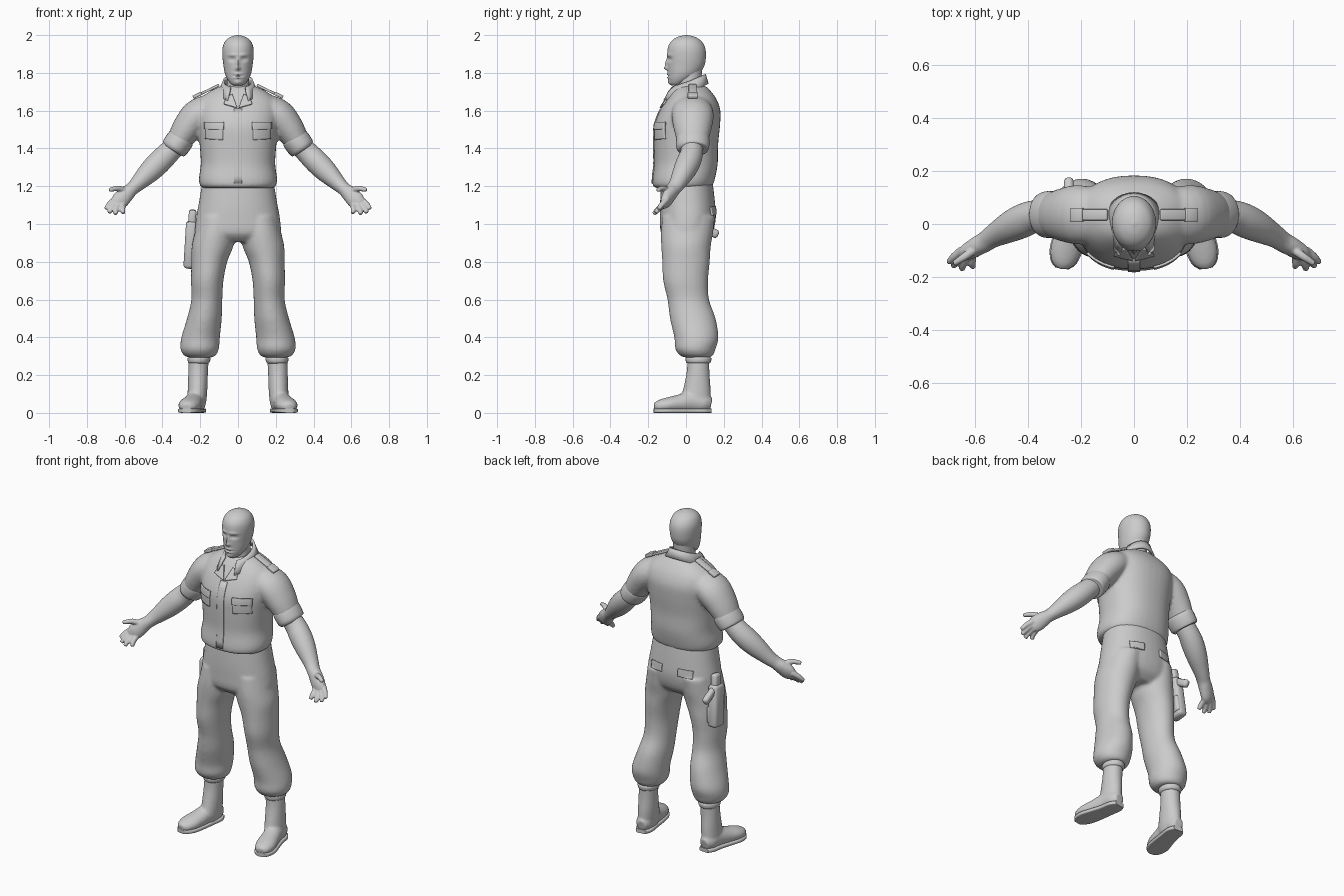
import bpy, bmesh, math
from mathutils import Vector

cube = bpy.data.objects.get("Cube")
if cube:
    bpy.data.objects.remove(cube)

grey = bpy.data.materials.new("plain grey")
grey.use_nodes = True
grey.diffuse_color = (0.6, 0.6, 0.6, 1)
bsdf = next(n for n in grey.node_tree.nodes if n.type == 'BSDF_PRINCIPLED')
bsdf.inputs["Base Color"].default_value = grey.diffuse_color
bsdf.inputs["Roughness"].default_value = 0.8
AX = {'X': Vector((1, 0, 0)), 'Y': Vector((0, 1, 0)), 'Z': Vector((0, 0, 1))}


def spline(rings, sub):
    """Smoothly interpolate rings with a Catmull-Rom curve."""
    out = []
    for i in range(len(rings) - 1):
        p = [Vector(rings[max(0, min(len(rings) - 1, i + k))]) for k in (-1, 0, 1, 2)]
        for j in range(sub):
            t = j / sub
            out.append((2 * p[1] + (p[2] - p[0]) * t + (2 * p[0] - 5 * p[1] + 4 * p[2] - p[3]) * t ** 2
                        + (3 * p[1] - p[0] - 3 * p[2] + p[3]) * t ** 3) * 0.5)
    return out + [Vector(rings[-1])]


def loft(bm, rings, ref='X', side=1, flat=False, power=2, seg=28, sub=4):
    """Closed skin over elliptical rings (x, y, z, half width, half depth)."""
    rings = spline(rings, sub)
    pts = [Vector((r[0] * side, r[1], r[2])) for r in rings]
    loops = []
    for i, (c, r) in enumerate(zip(pts, rings)):
        t = AX['Z'] if flat else (pts[min(i + 1, len(pts) - 1)] - pts[max(i - 1, 0)]).normalized()
        u = (AX[ref] - t * AX[ref].dot(t)).normalized()
        v = t.cross(u)
        loop = []
        for k in range(seg):
            ca, sa = math.cos(math.tau * k / seg), math.sin(math.tau * k / seg)
            e = 2 / power
            loop.append(bm.verts.new(c + u * r[3] * math.copysign(abs(ca) ** e, ca)
                                     + v * r[4] * math.copysign(abs(sa) ** e, sa)))
        loops.append(loop)
    for a, b in zip(loops, loops[1:]):
        for k in range(seg):
            bm.faces.new((a[k], a[(k + 1) % seg], b[(k + 1) % seg], b[k]))
    bm.faces.new(loops[0])
    bm.faces.new(loops[-1])


def finish(bm, name, voxel=0, smooth=4):
    """Turn the mesh into an object, optionally fused into one skin."""
    bmesh.ops.recalc_face_normals(bm, faces=bm.faces)
    me = bpy.data.meshes.new(name)
    bm.to_mesh(me)
    bm.free()
    ob = bpy.data.objects.new(name, me)
    bpy.context.collection.objects.link(ob)
    me.materials.append(grey)
    bpy.ops.object.select_all(action='DESELECT')
    ob.select_set(True)
    bpy.context.view_layer.objects.active = ob
    bpy.ops.object.shade_smooth_by_angle(angle=math.radians(50))
    if voxel:
        m = ob.modifiers.new("fuse", 'REMESH')
        m.mode, m.voxel_size, m.use_smooth_shade = 'VOXEL', voxel, True
        m = ob.modifiers.new("soften", 'SMOOTH')
        m.factor, m.iterations = 0.5, smooth
    return ob


def part(name, rings, **kw):
    bm = bmesh.new()
    loft(bm, rings, **kw)
    return finish(bm, name)


def plate(name, corners, target, side=1, back=False, lift=0.003):
    """Thin cloth patch laid on a target; corners are (x, z)."""
    bm, n = bmesh.new(), 10
    a, b, c, d = [Vector((x * side, 0.4 if back else -0.4, z)) for x, z in corners]
    grid = [[bm.verts.new(a.lerp(b, i / n).lerp(d.lerp(c, i / n), j / n)) for i in range(n + 1)]
            for j in range(n + 1)]
    for j in range(n):
        for i in range(n):
            bm.faces.new((grid[j][i], grid[j][i + 1], grid[j + 1][i + 1], grid[j + 1][i]))
    ob = finish(bm, name)
    m = ob.modifiers.new("lay on", 'SHRINKWRAP')
    m.target, m.wrap_method, m.offset = target, 'PROJECT', lift
    m.use_project_y, m.use_positive_direction, m.use_negative_direction = True, not back, back
    m = ob.modifiers.new("thickness", 'SOLIDIFY')
    m.thickness, m.offset = 0.009, 0


def block(name, size, loc, rot=(0, 0, 0), bevel=0.008):
    bm = bmesh.new()
    bmesh.ops.create_cube(bm, size=1)
    bmesh.ops.scale(bm, vec=size, verts=bm.verts)
    bmesh.ops.bevel(bm, geom=bm.edges[:], offset=bevel, segments=2, affect='EDGES', profile=0.5)
    ob = finish(bm, name)
    ob.location, ob.rotation_euler = loc, rot


# Head, with the face modelled by soft pushes and pulls
bm = bmesh.new()
loft(bm, [(0, -.055, 1.733, .022, .02), (0, -.045, 1.745, .04, .04), (0, -.025, 1.77, .058, .068),
          (0, -.01, 1.80, .07, .085), (0, 0, 1.84, .077, .098), (0, .003, 1.88, .082, .102),
          (0, .003, 1.92, .083, .101), (0, .002, 1.95, .077, .092), (0, .002, 1.975, .062, .072),
          (0, .002, 1.992, .035, .042), (0, .002, 2.0, .006, .006)], flat=True, seg=72, sub=7)
FACE = [(0, 1.848, -.012, .008, .024), (0, 1.824, -.016, .012, .01), (.032, 1.872, .013, .016, .01),
        (.03, 1.895, -.006, .024, .008), (0, 1.784, .006, .024, .004), (0, 1.793, -.007, .02, .006),
        (0, 1.775, -.007, .02, .006), (0, 1.748, -.008, .02, .014), (.034, 1.872, -.006, .008, .005)]
for v in bm.verts:
    if v.co.y < -.03:
        v.co.y += sum(h * math.exp(-((abs(v.co.x) - x) / w) ** 2 - ((v.co.z - z) / d) ** 2)
                      for x, z, h, w, d in FACE)
finish(bm, "head")
part("neck", [(0, .02, 1.62, .068, .07), (0, .015, 1.72, .06, .064), (0, .02, 1.82, .06, .066)], flat=True)
part("undershirt_band", [(0, .012, 1.64, .075, .085), (0, .012, 1.69, .066, .074), (0, .013, 1.703, .058, .064)],
     flat=True)

# Shirt: torso and both sleeves fused
bm = bmesh.new()
loft(bm, [(0, -.018, 1.19, .18, .135), (0, -.018, 1.202, .2, .157), (0, -.012, 1.24, .207, .165),
          (0, 0, 1.32, .197, .168), (0, 0, 1.42, .203, .17), (0, .006, 1.52, .213, .174),
          (0, .022, 1.60, .218, .16), (0, .03, 1.66, .2, .132), (0, .03, 1.705, .145, .1),
          (0, .03, 1.73, .09, .075)], flat=True, power=2.3, seg=40)
for s in (1, -1):
    loft(bm, [(.13, .03, 1.62, .1, .075), (.21, .035, 1.575, .112, .088), (.27, .035, 1.505, .1, .08),
              (.315, .035, 1.435, .082, .065)], ref='Y', side=s)
shirt = finish(bm, "shirt", 0.01)

# Trousers: hips and both legs fused
bm = bmesh.new()
loft(bm, [(0, .005, 1.23, .188, .135), (0, .008, 1.12, .206, .145), (0, .01, 1.03, .222, .148),
          (0, .003, .95, .225, .135), (0, 0, .905, .18, .09)], flat=True, power=2.2, seg=40)
for s in (1, -1):
    loft(bm, [(.11, .014, 1.04, .1, .14), (.122, .005, .95, .108, .138), (.135, 0, .88, .11, .131),
              (.152, 0, .8, .095, .126), (.163, -.002, .7, .086, .119), (.165, .012, .6, .082, .11),
              (.178, .036, .5, .092, .121), (.198, .055, .4, .102, .117), (.203, .05, .34, .102, .107),
              (.202, .055, .305, .085, .088), (.2, .06, .293, .06, .065)], side=s, flat=True)
trousers = finish(bm, "trousers", 0.01)

# Collar folded around the neck and open in front
bm = bmesh.new()
rows = []
for i in range(25):
    f = math.radians(-148 + 296 * i / 24)
    c, sn = math.cos(f), math.sin(f)
    rows.append([bm.verts.new(p) for p in (
        (.08 * sn, .02 + (.085 if c > 0 else .11) * c, 1.758 + .036 * c),
        (.09 * sn, .02 + (.092 if c > 0 else .135) * c, 1.733 + .036 * c),
        (.108 * sn, .02 + (.1 if c > 0 else .165) * c, 1.695 + .048 * c))])
for a, b in zip(rows, rows[1:]):
    for k in (0, 1):
        bm.faces.new((a[k], b[k], b[k + 1], a[k + 1]))
finish(bm, "collar").modifiers.new("thickness", 'SOLIDIFY').thickness = 0.012

# Front closure
plate("button_strip", [(-.022, 1.215), (.022, 1.215), (.022, 1.61), (-.022, 1.61)], shirt, lift=.001)

FINGERS = [((.65, -.1, 1.13), (.68, -.125, 1.105), (.7, -.145, 1.08)),
           ((.645, -.11, 1.115), (.668, -.14, 1.085), (.683, -.16, 1.06)),
           ((.63, -.115, 1.105), (.645, -.15, 1.075), (.65, -.172, 1.053)),
           ((.61, -.11, 1.105), (.612, -.145, 1.08), (.607, -.163, 1.057)),
           ((.585, -.085, 1.17), (.635, -.12, 1.188), (.68, -.15, 1.18))]
FOOT = [(.214, .132, .045, .028, .035), (.218, .095, .052, .047, .05), (.228, .03, .058, .049, .057),
        (.243, -.04, .048, .055, .048), (.258, -.1, .041, .058, .04), (.268, -.145, .034, .045, .032),
        (.272, -.168, .03, .022, .02)]

for s, word in ((1, "left"), (-1, "right")):
    # Bare forearm and hand
    bm = bmesh.new()
    loft(bm, [(.29, .035, 1.455, .055, .052), (.37, .03, 1.375, .06, .06), (.42, .012, 1.325, .064, .063),
              (.47, -.012, 1.275, .058, .058), (.53, -.045, 1.215, .044, .042), (.562, -.067, 1.185, .039, .036),
              (.59, -.083, 1.16, .036, .042), (.625, -.105, 1.125, .03, .046), (.648, -.12, 1.105, .018, .032)],
         ref='Y', side=s)
    for finger in FINGERS:
        loft(bm, [(*p, r, r) for p, r in zip(finger, (.017, .0155, .011))], ref='Y', side=s, seg=12)
    finish(bm, word + "_forearm_and_hand", 0.005, 2)
    # Rolled sleeve
    part(word + "_sleeve_cuff", [(.29, .037, 1.467, .074, .058), (.297, .037, 1.458, .086, .07),
                                 (.318, .036, 1.429, .089, .073), (.34, .034, 1.4, .084, .069),
                                 (.345, .034, 1.393, .066, .056)], ref='Y', side=s)
    # Shoulder strap, pocket and lapel
    tilt = math.atan2(.065, .135)
    block(word + "_shoulder_strap", (.15, .042, .014), (s * .168, .035, 1.703), (0, s * tilt, 0), .004)
    block(word + "_strap_loop", (.05, .052, .018), (s * .215, .035, 1.682), (0, s * tilt, 0), .004)
    plate(word + "_chest_pocket", [(.08, 1.445), (.172, 1.45), (.172, 1.53), (.078, 1.53)], shirt, s, lift=.002)
    plate(word + "_pocket_flap", [(.076, 1.5), (.176, 1.502), (.176, 1.54), (.074, 1.54)], shirt, s, lift=.007)
    plate(word + "_lapel", [(.004, 1.615), (.075, 1.635), (.06, 1.675), (.03, 1.685)], shirt, s, lift=.006)
    plate(word + "_back_pocket_flap", [(.055, 1.05), (.14, 1.045), (.14, 1.09), (.055, 1.095)], trousers, s, True)
    # Boot
    bm = bmesh.new()
    loft(bm, [(.206, .066, .31, .054, .058), (.211, .064, .22, .052, .06), (.214, .058, .13, .052, .072),
              (.218, .05, .06, .05, .08), (.218, .05, .02, .04, .07)], side=s, flat=True)
    loft(bm, FOOT, side=s)
    finish(bm, word + "_boot", 0.008, 3)
    part(word + "_boot_rim", [(.207, .066, .262, .05, .058), (.207, .066, .27, .058, .066),
                              (.206, .066, .29, .06, .068), (.206, .066, .3, .05, .058)], side=s, flat=True)
    part(word + "_sole", [(x, y, .012, w + .003, .012) for x, y, z, w, h in FOOT], side=s, power=5)

# Holster with pistol on the right hip
block("holster", (.06, .095, .25), (-.252, .065, .89), (.1, .06, 0), .018)
block("holster_flap", (.066, .05, .1), (-.25, .09, .84), (.1, .06, 0), .012)
block("pistol_slide", (.04, .06, .12), (-.243, .055, 1.015), (.1, .06, 0), .012)
block("pistol_grip", (.036, .115, .045), (-.246, .12, .968), (-.5, 0, 0), .014)
